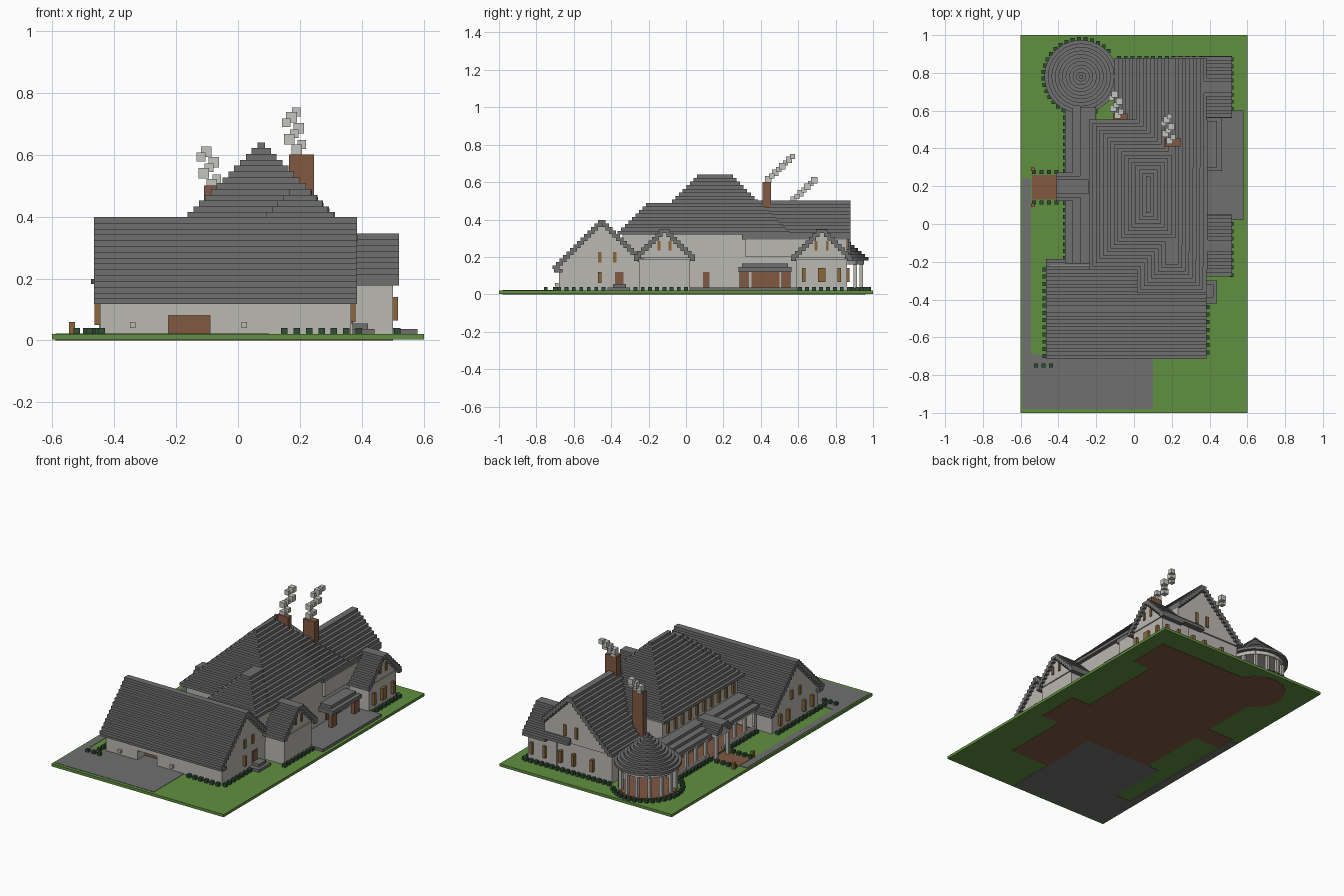
import bpy, bmesh, math
from mathutils import Matrix, Vector

if "Cube" in bpy.data.objects:
    bpy.data.objects.remove(bpy.data.objects["Cube"])

V = 0.0188  # size of one block


def material(name, r, g, b):
    m = bpy.data.materials.new(name)
    m.use_nodes = True
    m.diffuse_color = (r, g, b, 1)
    m.node_tree.nodes["Principled BSDF"].inputs["Base Color"].default_value = (r, g, b, 1)
    return m


GRASS = material("grass green", .12, .28, .05)
SLATE = material("slate grey", .16, .16, .16)
PLASTER = material("pale plaster", .50, .48, .45)
BRICK = material("brick brown", .22, .10, .055)
WOOD = material("window tan", .26, .14, .045)
HEDGE = material("hedge green", .03, .075, .035)
SMOKE = material("smoke grey", .55, .55, .52)


class Part:
    """Collects blocks into one object."""

    def __init__(self, name, mat):
        self.name, self.mat, self.bm = name, mat, bmesh.new()

    def box(self, x0, x1, y0, y1, z0, z1):
        if x1 - x0 > .001 and y1 - y0 > .001:
            size = Vector((x1 - x0, y1 - y0, z1 - z0))
            mid = Vector((x0 + x1, y0 + y1, z0 + z1)) / 2
            bmesh.ops.create_cube(self.bm, size=1,
                                  matrix=Matrix.Translation(mid) @ Matrix.Diagonal((*size, 1)))

    def cube(self, x, y, z, s=V):
        self.box(x - s / 2, x + s / 2, y - s / 2, y + s / 2, z - s / 2, z + s / 2)

    def disc(self, x, y, r, z0, z1, sides=24):
        bmesh.ops.create_cone(self.bm, cap_ends=True, segments=sides, radius1=r, radius2=r,
                              depth=z1 - z0, matrix=Matrix.Translation((x, y, (z0 + z1) / 2)))

    def done(self):
        mesh = bpy.data.meshes.new(self.name)
        self.bm.to_mesh(mesh)
        self.bm.free()
        mesh.materials.append(self.mat)
        bpy.context.collection.objects.link(bpy.data.objects.new(self.name, mesh))


def gable(name, axis, mid, half, a0, a1, z, lo=-9, hi=9):
    """Stepped gable roof along an axis with plaster infill set back at both ends."""
    roof, fill = Part(name + "_roof", SLATE), Part(name + "_gable_wall", PLASTER)

    def add(part, c0, c1, b0, b1, z0):
        c0, c1 = max(c0, lo), min(c1, hi)
        span = (b0, b1, c0, c1) if axis == "x" else (c0, c1, b0, b1)
        part.box(*span, z0, z0 + V)

    for k in range(int(half / V)):
        w, zk = half - k * V, z + k * V
        inner = max(w - 2 * V, 0)
        add(roof, mid - w, mid - inner, a0, a1, zk)
        add(roof, mid + inner, mid + w, a0, a1, zk)
        add(fill, mid - inner, mid + inner, a0 + V, a1 - V, zk)
    roof.done()
    fill.done()


def hip(name, x0, x1, y0, y1, z, steps, back=1):
    roof = Part(name, SLATE)
    for k in range(steps):
        d = k * V
        roof.box(x0 + d, x1 - d, y0 + d, y1 - d * back, z + d, z + d + V)
    roof.done()


# Ground and floors
lawn = Part("lawn", GRASS)
lawn.box(-.6, .6, -1, 1, .003, .02)
lawn.done()
floor = Part("house_floor", BRICK)
floor.box(-.36, .37, -.3, .86, 0, .016)
floor.box(.1, .37, -.68, -.3, 0, .016)
floor.box(.37, .5, -.25, .03, 0, .016)
floor.box(.37, .5, .59, .86, 0, .016)
floor.disc(-.28, .78, .18, 0, .016)
floor.box(-.54, -.36, .13, .26, 0, .022)
floor.done()
drive = Part("driveway", SLATE)
drive.box(-.59, .1, -.98, -.69, 0, .022)
drive.box(-.44, .1, -.69, -.3, 0, .022)
drive.box(-.59, -.545, -.69, .24, 0, .022)
drive.done()
patio = Part("patio", SLATE)
patio.box(.37, .58, .02, .6, .02, .037)
patio.box(.37, .44, -.42, -.3, .02, .037)
patio.box(.37, .42, -.39, -.32, .037, .055)
patio.done()

# Walls
walls = Part("main_walls", PLASTER)
walls.box(-.22, .365, -.2, .55, .02, .325)
walls.box(.04, .365, -.34, .87 - V, .02, .325)
walls.box(-.08, .1, .5, .87 - V, .02, .21)
for y0 in (-.25, .59):
    walls.box(.3, .5, y0, y0 + .27, .02, .19)
walls.done()
garage = Part("garage_walls", PLASTER)
garage.box(-.445, -.225, -.68, -.6, .02, .16)
garage.box(-.09, .365, -.68, -.6, .02, .16)
garage.box(-.225, -.09, -.68, -.6, .08, .16)
garage.box(-.445, .365, -.6, -.22, .02, .18)
for x in (-.34, .02):
    garage.cube(x, -.69, .05)
garage.done()
back = Part("garage_door", BRICK)
back.box(-.225, -.09, -.605, -.6, .02, .08)
back.done()

# Roofs
gable("garage", "x", -.45, .265, -.465, .385, .135)
eave = Part("garage_front_eave", SLATE)
eave.box(-.465, .385, -.705, -.66, .118, .136)
eave.done()
gable("dormer_front", "x", -.115, .162, .2, .52, .195)
gable("dormer_back", "x", .725, .162, .2, .52, .195)
for n, y in (("front", -.115), ("back", .725)):
    trim = Part(n + "_dormer_eave", SLATE)
    for s in (-1, 1):
        c = y + s * .15
        trim.box(.36, .52, c - .014, c + .014, .178, .196)
    trim.done()
gable("back_wing", "y", .2, .302, .3, .88, .2, hi=.385)
hip("main_roof", -.238, .388, -.243, .553, .32, 17)
hip("front_wing_roof", .015, .385, -.365, .1, .32, 9, 0)

# Veranda along the left-hand side
deck = Part("veranda_deck", BRICK)
deck.box(-.355, -.22, -.2, .6, .02, .03)
deck.disc(-.28, .78, .17, .02, .032)
deck.box(-.225, -.222, -.18, .55, .04, .13)
deck.done()
lean = Part("veranda_roof", SLATE)
for k in range(3):
    lean.box(-.365 + k * .04, -.2, -.21, .62, .17 + k * V, .17 + (k + 1) * V)
lean.done()
gable("portico", "x", .197, .075, -.41, -.24, .185)
posts = Part("veranda_posts", PLASTER)
posts.box(-.352, -.334, -.2, .6, .15, .172)
for i in range(9):
    y = -.19 + i * .097
    posts.box(-.352, -.334, y - V / 2, y + V / 2, .03, .16)
for y0, y1 in ((-.2, .13), (.265, .6)):
    posts.box(-.35, -.338, y0, y1, .03, .055)
for y in (.14, .255):
    posts.box(-.4, -.38, y - V / 2, y + V / 2, .02, .19)
posts.box(-.4, -.34, .13, .265, .165, .187)

# Round pavilion
for i in range(14):
    a = math.tau * i / 14
    x, y = -.28 + .16 * math.cos(a), .78 + .16 * math.sin(a)
    posts.box(x - V / 2, x + V / 2, y - V / 2, y + V / 2, .03, .18)
posts.disc(-.28, .78, .172, .16, .182)
posts.done()
cone = Part("pavilion_roof", SLATE)
for k in range(10):
    cone.disc(-.28, .78, .195 - k * V, .182 + k * .0165, .182 + (k + 1) * .0165)
cone.cube(-.28, .78, .355)
cone.done()

# Side porch
canopy = Part("side_porch_canopy", SLATE)
canopy.box(.36, .465, .28, .565, .12, .145)
canopy.box(.36, .44, .3, .545, .145, .165)
canopy.done()
brick = Part("brick_posts_and_doors", BRICK)
for y in (.31, .535):
    brick.box(.43, .455, y - .025, y + .025, .037, .12)
brick.box(.36, .372, .35, .5, .037, .12)
brick.box(.36, .372, .09, .125, .037, .12)
brick.box(.36, .372, -.38, -.335, .055, .12)
brick.done()

# Windows, one block deep
win = Part("windows", WOOD)


def side_window(x, y, z0, z1, w=V):
    win.box(x - .012, x + .012, y - w / 2, y + w / 2, z0, z1)


for y in (-.46, -.38):
    side_window(.362, y, .17, .225)
    side_window(-.445, y - .03, .17, .225)
side_window(.368, -.46, .06, .12)
for y in (-.61, -.53, -.37, -.29):
    side_window(-.452, y, .05, .12)
for y in (.39, .47):
    side_window(.362, y, .225, .3)
for c in (-.115, .725):
    for s in (-.03, .03):
        side_window(.497, c + s, .235, .285, .015)
for y, w in ((.63, V), (.725, .04), (.82, V)):
    side_window(.505, y, .065, .14, w)
for i in range(10):
    side_window(-.22, -.15 + i * .072, .245, .31)
    side_window(-.225, -.15 + i * .072, .06, .13)
for x in (.47, .38, .27, .18, .05):
    win.box(x - V / 2, x + V / 2, .84, .875, .065, .14)
for x in (.16, .24):
    win.box(x - V / 2, x + V / 2, .84, .868, .24, .31)
for y in (.1, .29):
    win.box(-.545, -.527, y - V / 2, y + V / 2, .02, .06)
win.done()

# Chimneys with smoke drifting backward
stacks = Part("chimneys", BRICK)
stacks.box(.165, .245, .41, .455, .4, .6)
stacks.box(-.11, -.035, .55, .585, .02, .5)
stacks.done()
smoke = Part("smoke", SMOKE)
for x, y, z, n in ((.19, .44, .615, 8), (-.085, .575, .505, 7)):
    for i in range(n):
        sway = .022 * math.sin(i * 2.1)
        smoke.cube(x - i * .003 + sway, y + i * .0185, z + i * .0175, .034 - .006 * (i % 2))
smoke.done()

# Low hedges in dotted rows
hedge = Part("hedges", HEDGE)


def row(x0, y0, x1, y1):
    n = max(1, round(math.hypot(x1 - x0, y1 - y0) / .037))
    for i in range(n + 1):
        hedge.cube(x0 + (x1 - x0) * i / n, y0 + (y1 - y0) * i / n, .03, .021)


row(.15, -.70, .35, -.70)
row(.39, -.68, .39, -.44)
row(.515, -.27, .515, 0)
row(.515, .61, .515, .87)
row(-.08, .88, .5, .88)
row(-.365, -.18, -.365, .11)
row(-.365, .28, -.365, .6)
row(-.53, .275, -.41, .275)
row(-.53, .115, -.41, .115)
row(-.52, -.75, -.44, -.75)
row(-.475, -.7, -.475, -.24)
for i in range(26):
    a = math.tau * (i / 26 * .72 + .12)
    hedge.cube(-.28 + .2 * math.cos(a), .78 + .2 * math.sin(a), .03, .021)
hedge.done()
